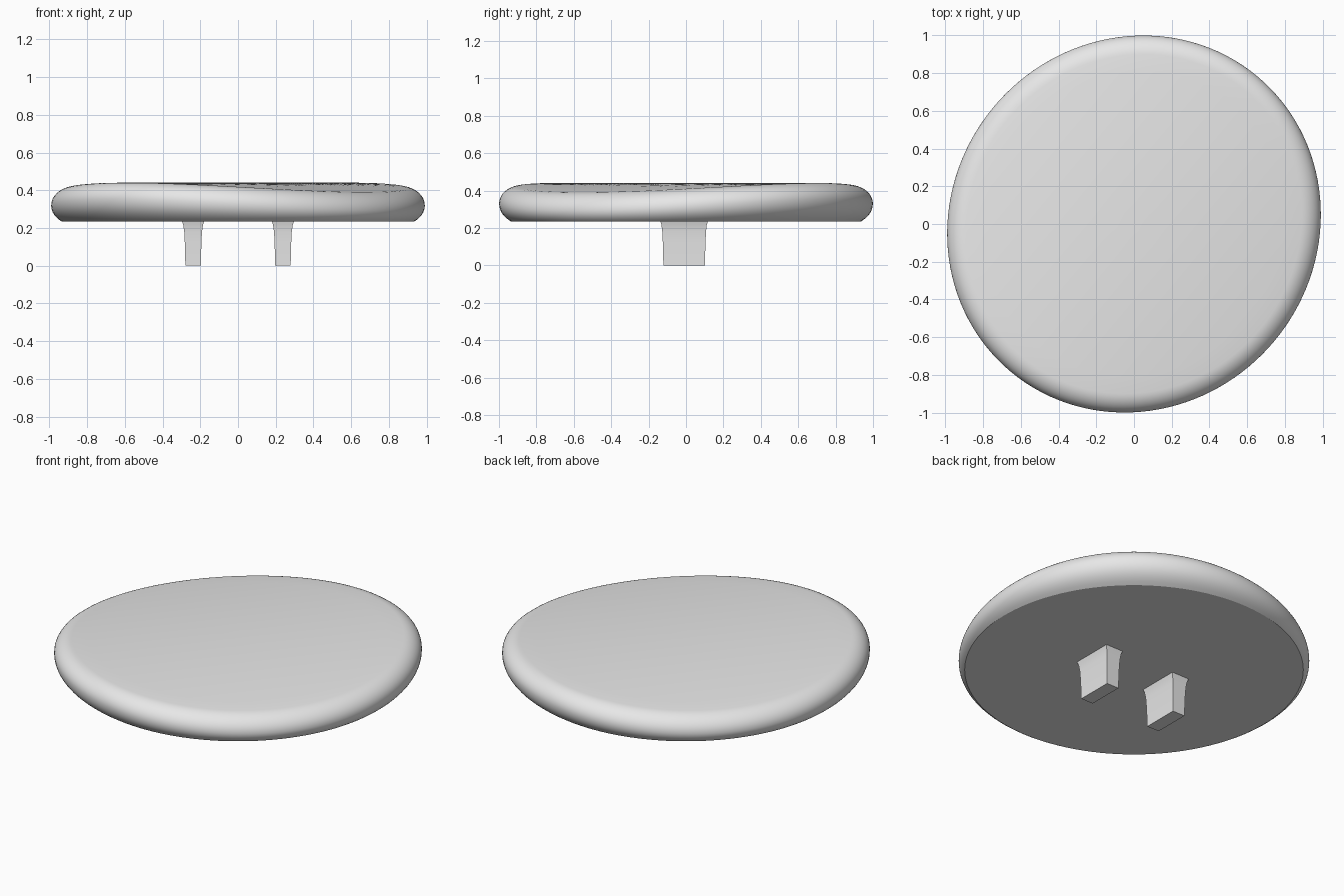
import bpy, bmesh, math

if "Cube" in bpy.data.objects:
    bpy.data.objects.remove(bpy.data.objects["Cube"])

grey = bpy.data.materials.new("light grey")
grey.diffuse_color = (0.8, 0.8, 0.8, 1)
grey.use_nodes = True
grey.node_tree.nodes["Principled BSDF"].inputs["Base Color"].default_value = grey.diffuse_color

SEGS = 128
BASE_Z, TOP_Z = 0.235, 0.44
LONG, SHORT, BASE_R = 1.02, 0.969, 0.936   # long and short half widths, flat base radius
TURN = math.radians(50)                    # direction of the long axis


def make_object(name, bm, angle):
    bmesh.ops.recalc_face_normals(bm, faces=bm.faces)
    mesh = bpy.data.meshes.new(name)
    bm.to_mesh(mesh)
    bm.free()
    mesh.materials.append(grey)
    ob = bpy.data.objects.new(name, mesh)
    bpy.context.collection.objects.link(ob)
    bpy.ops.object.select_all(action='DESELECT')
    ob.select_set(True)
    bpy.context.view_layer.objects.active = ob
    bpy.ops.object.shade_smooth_by_angle(angle=math.radians(angle))
    return ob


def bridge(bm, rings):
    for a, b in zip(rings, rings[1:]):
        n = len(a)
        for i in range(n):
            j = (i + 1) % n
            bm.faces.new((a[i], a[j], b[j], b[i]))


def crown(r, phi):
    """Height of the top, gently bent down on both sides of the long axis."""
    return TOP_Z - 0.066 * (r * math.sin(phi)) ** 2


def section(phi):
    """Radial cross-section (r, z) from the base edge to near the middle of the top."""
    R = 1 / math.hypot(math.cos(phi) / LONG, math.sin(phi) / SHORT)
    widest = crown(R, phi) - 0.085
    ctrl_z = widest - 0.6 * (widest - BASE_Z)
    pts = []
    for k in range(8):                       # underside of the rim
        t = k / 8
        a, b, c = (1 - t) ** 2, 2 * t * (1 - t), t * t
        pts.append((a * BASE_R + (b + c) * R, a * BASE_Z + b * ctrl_z + c * widest))
    for k in range(11):                      # rounded upper rim
        th = math.pi / 2 * k / 10
        r = R - 0.1 * (1 - math.cos(th))
        pts.append((r, crown(r, phi) - 0.085 * (1 - math.sin(th))))
    for k in range(9, 0, -1):                # top surface
        r = (R - 0.1) * k / 10
        pts.append((r, crown(r, phi)))
    return pts


# Button disc
bm = bmesh.new()
phis = [2 * math.pi * i / SEGS for i in range(SEGS)]
columns = [section(p) for p in phis]
rings = []
for level in range(len(columns[0])):
    ring = []
    for p, col in zip(phis, columns):
        r, z = col[level]
        ring.append(bm.verts.new((r * math.cos(p + TURN), r * math.sin(p + TURN), z)))
    rings.append(ring)
bridge(bm, rings)
middle = bm.verts.new((0, 0, TOP_Z))
for i in range(SEGS):
    bm.faces.new((rings[-1][i], rings[-1][(i + 1) % SEGS], middle))
bm.faces.new(rings[0][::-1])
make_object("disc", bm, 32)

# Two flared pegs under the disc: (z, half width, half depth)
PEG = [(0, 0.041, 0.111), (0.12, 0.044, 0.114), (0.18, 0.047, 0.117),
       (0.215, 0.052, 0.121), (0.24, 0.06, 0.128)]
for side, name in ((-1, "left_peg"), (1, "right_peg")):
    bm = bmesh.new()
    rings = [[bm.verts.new((side * 0.238 + sx * hx, -0.01 + sy * hy, z))
              for sx, sy in ((-1, -1), (1, -1), (1, 1), (-1, 1))]
             for z, hx, hy in PEG]
    bridge(bm, rings)
    bm.faces.new(rings[0][::-1])
    bm.faces.new(rings[-1])
    make_object(name, bm, 30)
